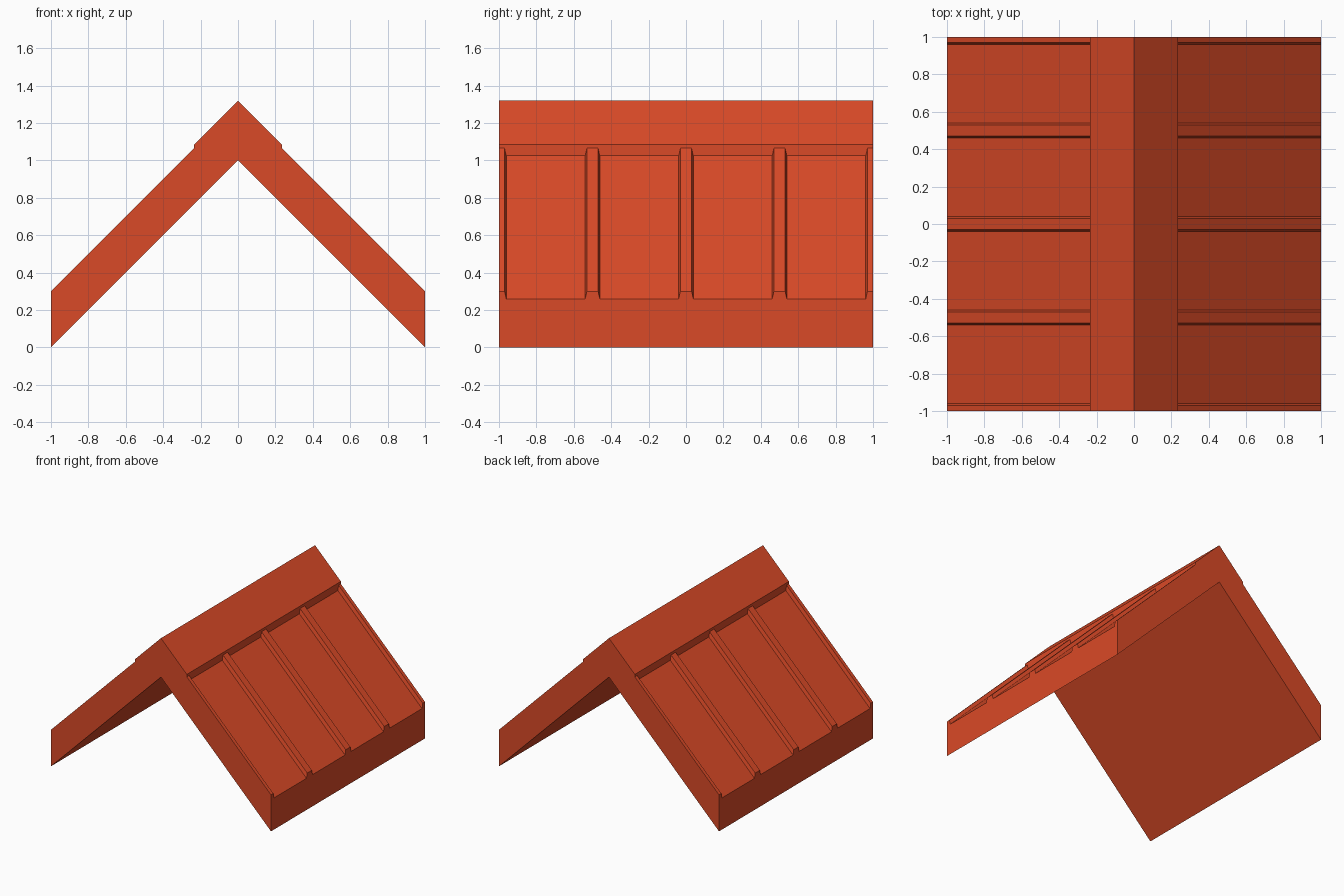
import bpy
import bmesh

if "Cube" in bpy.data.objects:
    bpy.data.objects.remove(bpy.data.objects["Cube"], do_unlink=True)

HALF = 1.0           # half width and half length
UNDER = 1.0          # underside height at the ridge
PANEL = 1.26         # panel plane height at the ridge
RIB = 1.30           # rib plane height at the ridge
CAP = 1.32           # ridge cap height
CAP_X = 0.235        # half width of the ridge cap
RIB_TOP, RIB_BASE = 0.03, 0.039

# One painted colour
paint = bpy.data.materials.new("roof_orange_red")
paint.use_nodes = True
colour = (0.70, 0.068, 0.02, 1.0)
paint.diffuse_color = colour
paint.node_tree.nodes["Principled BSDF"].inputs["Base Color"].default_value = colour


def rib_profile():
    """Ribbed upper outline along the roof, as (y, height at ridge)."""
    points = [(-HALF, RIB)]
    for i in range(5):
        centre = -HALF + i * 0.5
        if i > 0:
            points += [(centre - RIB_BASE, PANEL), (centre - RIB_TOP, RIB)]
        if i < 4:
            points += [(centre + RIB_TOP, RIB), (centre + RIB_BASE, PANEL)]
    return points + [(HALF, RIB)]


bm = bmesh.new()


def slope_vert(x, y, height):
    """Point on a 45 degree slope that has the given height at the ridge."""
    return bm.verts.new((x, y, height - x))


# Ribbed slope, from the cap down to the eave
outline = rib_profile()
upper = [slope_vert(CAP_X, y, h) for y, h in outline]
eave = [slope_vert(HALF, y, h) for y, h in outline]
for i in range(len(outline) - 1):
    bm.faces.new((upper[i], eave[i], eave[i + 1], upper[i + 1]))

# Ridge cap, eave board and underside
ends = (-HALF, HALF)
ridge = [slope_vert(0, y, CAP) for y in ends]
cap_edge = [slope_vert(CAP_X, y, CAP) for y in ends]
inner = [slope_vert(0, y, UNDER) for y in ends]
foot = [slope_vert(HALF, y, UNDER) for y in ends]
bm.faces.new((ridge[0], cap_edge[0], cap_edge[1], ridge[1]))
bm.faces.new((inner[0], inner[1], foot[1], foot[0]))
bm.faces.new(upper + cap_edge[::-1])
bm.faces.new(eave + foot[::-1])

# Gable ends
for side, k in ((0, 0), (1, -1)):
    bm.faces.new((inner[side], foot[side], eave[k], upper[k],
                  cap_edge[side], ridge[side]))

# Mirror the slope across the ridge
bmesh.ops.mirror(bm, geom=bm.verts[:] + bm.edges[:] + bm.faces[:],
                 axis='X', merge_dist=0.001)
bmesh.ops.remove_doubles(bm, verts=bm.verts[:], dist=0.0005)
bmesh.ops.recalc_face_normals(bm, faces=bm.faces[:])

mesh = bpy.data.meshes.new("gable_roof")
bm.to_mesh(mesh)
bm.free()
mesh.materials.append(paint)
roof = bpy.data.objects.new("gable_roof", mesh)
bpy.context.collection.objects.link(roof)
